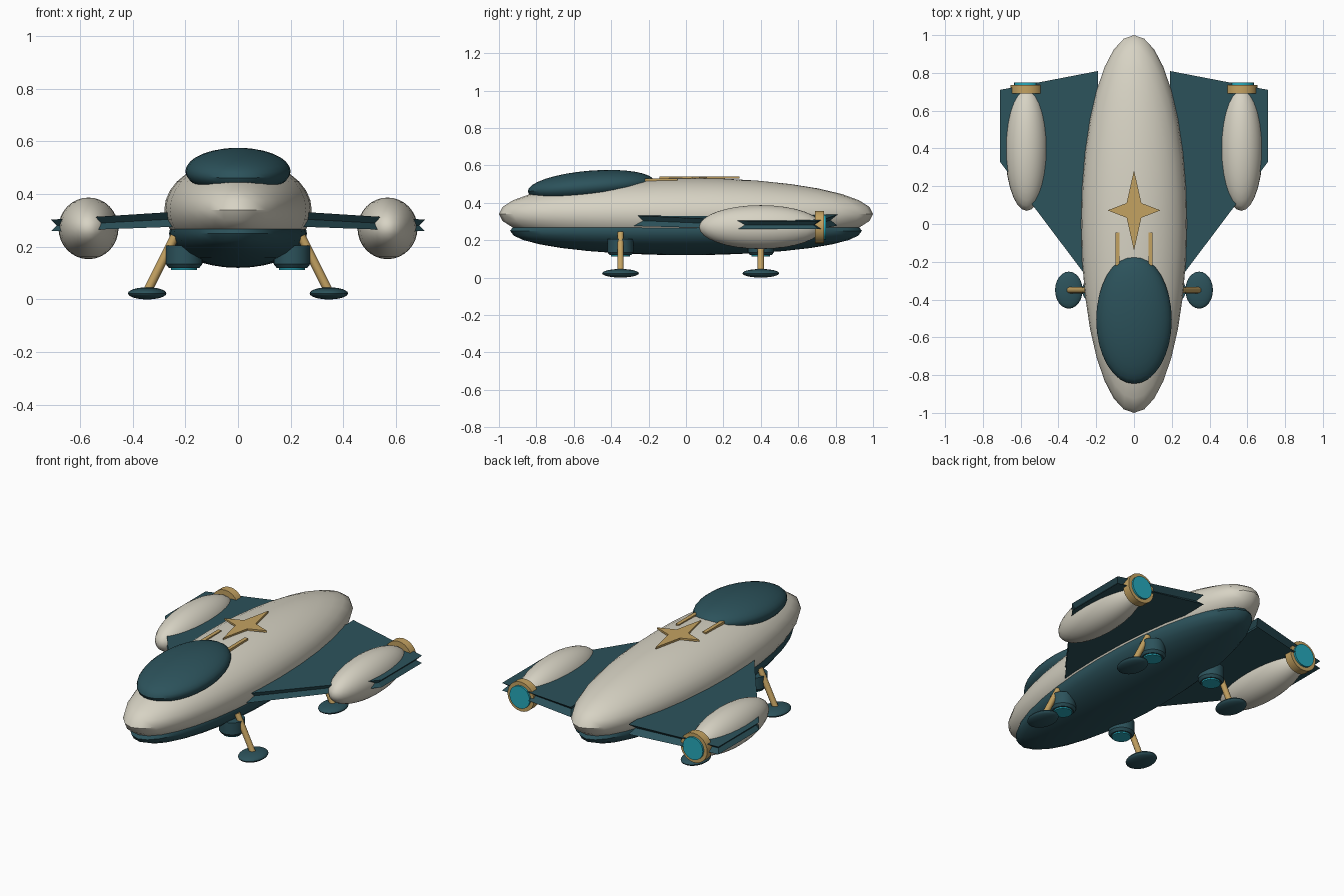
import bpy, bmesh, math
from mathutils import Vector

if "Cube" in bpy.data.objects:
    bpy.data.objects.remove(bpy.data.objects["Cube"])


def material(name, rgb):
    m = bpy.data.materials.new(name)
    m.diffuse_color = (*rgb, 1)
    m.use_nodes = True
    m.node_tree.nodes["Principled BSDF"].inputs["Base Color"].default_value = m.diffuse_color
    return m


CREAM = material("cream", (0.68, 0.65, 0.55))
TEAL = material("dark_teal", (0.025, 0.085, 0.105))
GOLD = material("gold", (0.55, 0.36, 0.12))
CYAN = material("cyan_glow", (0.02, 0.40, 0.50))


def finish(name, mat, smooth=True):
    ob = bpy.context.object
    ob.name = name
    ob.data.materials.append(mat)
    bpy.ops.object.transform_apply(location=False, rotation=True, scale=True)
    if smooth:
        bpy.ops.object.shade_smooth_by_angle(angle=math.radians(35))
    return ob


def ellipsoid(name, loc, radii, mat, tilt=0, seg=32, rings=16):
    bpy.ops.mesh.primitive_uv_sphere_add(segments=seg, ring_count=rings, location=loc)
    bpy.context.object.scale = radii
    bpy.context.object.rotation_euler.x = tilt
    return finish(name, mat)


def frustum(name, a, b, r1, r2, mat, seg=24):
    a, b = Vector(a), Vector(b)
    bpy.ops.mesh.primitive_cone_add(vertices=seg, radius1=r1, radius2=r2,
                                    depth=(b - a).length, location=(a + b) / 2)
    bpy.context.object.rotation_euler = (b - a).to_track_quat('Z', 'Y').to_euler()
    return finish(name, mat)


def layered(name, layers, mat):
    """Solid made of stacked closed outlines with equal point counts."""
    bm = bmesh.new()
    rows = [[bm.verts.new(p) for p in layer] for layer in layers]
    n = len(rows[0])
    for lo, hi in zip(rows, rows[1:]):
        for i in range(n):
            j = (i + 1) % n
            bm.faces.new((lo[i], lo[j], hi[j], hi[i]))
    bm.faces.new(rows[0][::-1])
    bm.faces.new(rows[-1])
    bmesh.ops.recalc_face_normals(bm, faces=bm.faces)
    me = bpy.data.meshes.new(name)
    bm.to_mesh(me)
    bm.free()
    ob = bpy.data.objects.new(name, me)
    bpy.context.collection.objects.link(ob)
    me.materials.append(mat)
    return ob


# Hull, belly and canopy
ellipsoid("hull", (0, 0, 0.34), (0.28, 1.0, 0.193), CREAM)
ellipsoid("belly", (0, 0, 0.25), (0.262, 0.94, 0.13), TEAL)
ellipsoid("canopy", (0, -0.507, 0.487), (0.2, 0.34, 0.085), TEAL, tilt=math.radians(4.5))

# Star emblem plate on the back of the hull
star = []
for i in range(8):
    a = i * math.pi / 4
    rx, ry = (0.14, 0.213) if i % 2 == 0 else (0.055, 0.055)
    star.append((rx * math.cos(a), 0.072 + ry * math.sin(a)))
layered("star_plate", [[(x, y, z) for x, y in star] for z in (0.530, 0.541)], GOLD)

# Wing outline; the rim is grooved along its middle
outline = [(0.19, -0.36), (0.71, 0.33), (0.71, 0.71), (0.19, 0.81)]


def wing_layer(side, root_z, tip_z, shrink):
    pts = []
    for x, y in outline:
        z = root_z + (tip_z - root_z) * (x - 0.19) / 0.52
        x = 0.45 + (x - 0.45) * shrink
        y = 0.35 + (y - 0.35) * shrink
        pts.append((side * x, y, z))
    return pts


for s, side in ((-1, "left"), (1, "right")):
    layered(f"{side}_wing", [wing_layer(s, 0.278, 0.259, 1),
                             wing_layer(s, 0.307, 0.281, 0.92),
                             wing_layer(s, 0.336, 0.303, 1)], TEAL)

    # Engine pod with nozzle ring and glow disc
    px, pz = s * 0.568, 0.27
    ellipsoid(f"{side}_pod", (px, 0.4, pz), (0.114, 0.33, 0.117), CREAM, seg=28)
    frustum(f"{side}_nozzle_ring", (px, 0.69, pz), (px, 0.737, pz), 0.087, 0.087, GOLD)
    frustum(f"{side}_nozzle_glow", (px, 0.70, pz), (px, 0.748, pz), 0.066, 0.066, CYAN)

    # Trim bar behind the canopy
    bpy.ops.mesh.primitive_cube_add(size=1, location=(s * 0.088, -0.133, 0.515))
    bpy.context.object.scale = (0.022, 0.175, 0.03)
    finish(f"{side}_trim_bar", GOLD, smooth=False)

    # Landing legs and lift thrusters, front and rear
    for y, end in ((-0.35, "front"), (0.4, "rear")):
        tag = f"{side}_{end}"
        frustum(f"{tag}_strut", (s * 0.24, y, 0.24), (s * 0.345, y, 0.03), 0.017, 0.017, GOLD, 12)
        ellipsoid(f"{tag}_foot", (s * 0.345, y, 0.023), (0.073, 0.098, 0.023), TEAL, seg=24, rings=12)
        tx = s * 0.205
        frustum(f"{tag}_thruster", (tx, y, 0.135), (tx, y, 0.205), 0.070, 0.070, TEAL)
        frustum(f"{tag}_thruster_lip", (tx, y, 0.120), (tx, y, 0.135), 0.058, 0.070, TEAL)
        frustum(f"{tag}_thruster_glow", (tx, y, 0.112), (tx, y, 0.125), 0.050, 0.050, CYAN)
